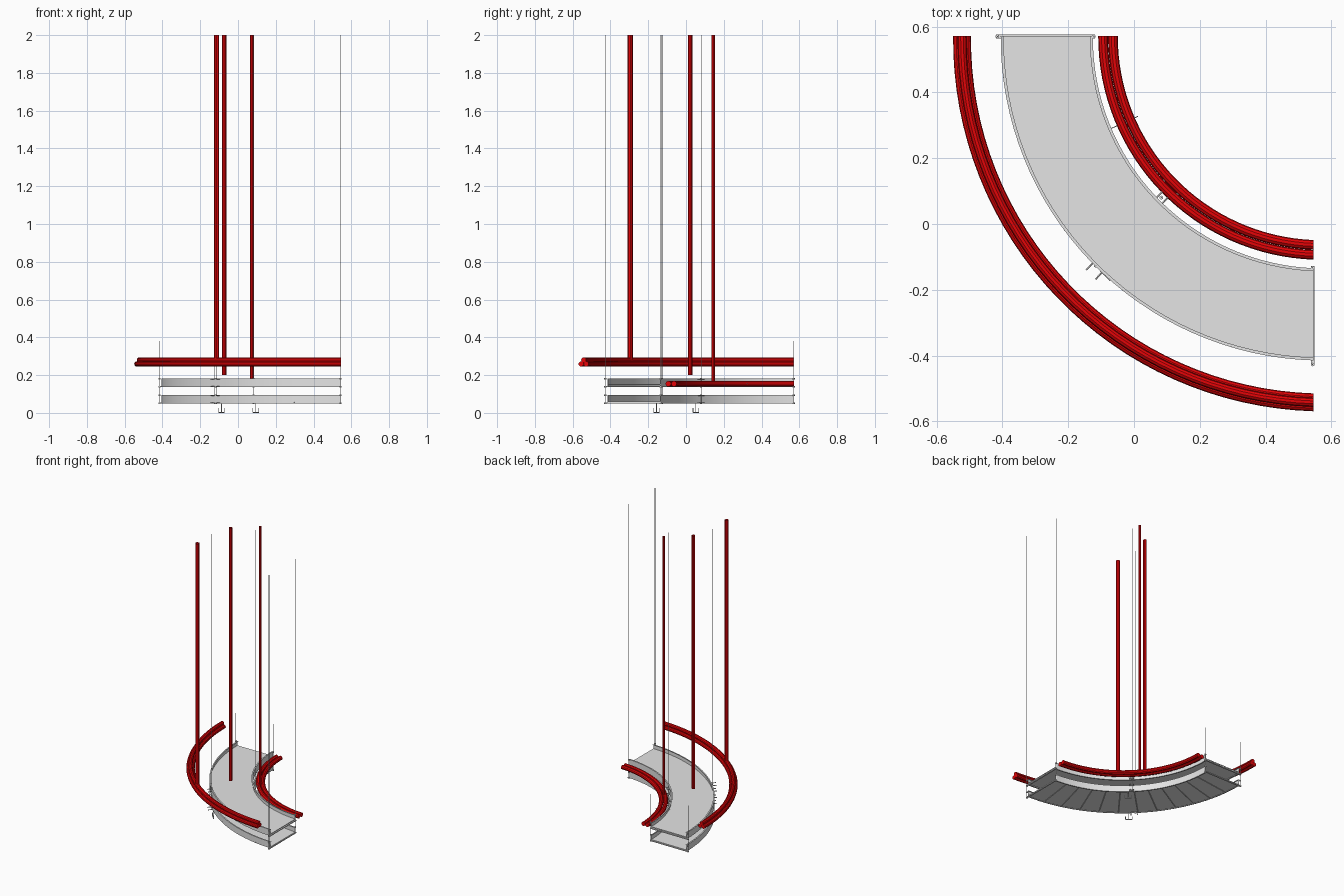
import bpy, bmesh, math
from mathutils import Vector

old = bpy.data.objects.get("Cube")
if old:
    bpy.data.objects.remove(old, do_unlink=True)

DECK_C = (0.575, 0.565)        # bend centres
OUTER_C = (0.58, 0.56)
INNER_C = (0.57, 0.57)
X_END, Y_END = 0.546, 0.571    # flat cuts at both mouths


def material(name, rgb):
    m = bpy.data.materials.new(name)
    m.use_nodes = True
    m.diffuse_color = (*rgb, 1)
    m.node_tree.nodes["Principled BSDF"].inputs["Base Color"].default_value = (*rgb, 1)
    return m


RED = material("red", (0.78, 0.001, 0.002))
GREY = material("light grey", (0.78, 0.78, 0.78))


def finish(name, bm, mat, smooth=False):
    bmesh.ops.recalc_face_normals(bm, faces=bm.faces[:])
    me = bpy.data.meshes.new(name)
    bm.to_mesh(me)
    bm.free()
    me.materials.append(mat)
    ob = bpy.data.objects.new(name, me)
    bpy.context.collection.objects.link(ob)
    if smooth:
        bpy.ops.object.select_all(action='DESELECT')
        ob.select_set(True)
        bpy.context.view_layer.objects.active = ob
        bpy.ops.object.shade_smooth_by_angle(angle=math.radians(30))


def bend(c, r, t, z):
    """Point at fraction t along an arc of radius r trimmed by the flat end cuts."""
    a0 = math.pi - math.asin((Y_END - c[1]) / r)
    a1 = 1.5 * math.pi - math.asin((c[0] - X_END) / r)
    a = a0 + (a1 - a0) * t
    return Vector((c[0] + r * math.cos(a), c[1] + r * math.sin(a), z))


def sweep(name, profile, mat, c=DECK_C, steps=32):
    """Sweep a closed (radius, height) profile around the bend."""
    bm = bmesh.new()
    rings = [[bm.verts.new(bend(c, r, i / steps, z)) for r, z in profile]
             for i in range(steps + 1)]
    n = len(profile)
    for p, q in zip(rings, rings[1:]):
        for j in range(n):
            k = (j + 1) % n
            bm.faces.new((p[j], p[k], q[k], q[j]))
    bm.faces.new(rings[0])
    bm.faces.new(rings[-1])
    finish(name, bm, mat, True)


def circle(r, z, rad, n=10):
    return [(r + rad * math.cos(math.tau * i / n), z + rad * math.sin(math.tau * i / n))
            for i in range(n)]


def rod(name, p, q, rad, mat, n=6, cap=True):
    p, q = Vector(p), Vector(q)
    bm = bmesh.new()
    bmesh.ops.create_cone(bm, cap_ends=cap, segments=n, radius1=rad, radius2=rad,
                          depth=(q - p).length)
    rot = (q - p).to_track_quat('Z', 'Y').to_matrix()
    for v in bm.verts:
        v.co = rot @ v.co + (p + q) / 2
    finish(name, bm, mat)


def box(name, lo, hi, mat):
    lo, hi = Vector(lo), Vector(hi)
    bm = bmesh.new()
    bmesh.ops.create_cube(bm, size=1)
    for v in bm.verts:
        v.co = (lo + hi) / 2 + v.co * (hi - lo)
    finish(name, bm, mat)


def channel(name, r, z, side):
    """C-section side rail whose flanges point to the given side."""
    h, w, t = 0.045, 0.009 * side, 0.002
    ts = t * side
    sweep(name, [(r, z), (r + w, z), (r + w, z + t), (r + ts, z + t),
                 (r + ts, z + h - t), (r + w, z + h - t), (r + w, z + h), (r, z + h)], GREY)


# Two curved decks recessed between side channels
R_IN, R_OUT = 0.70, 0.98
for level, z, deck in (("lower", 0.05, 0.056), ("upper", 0.137, 0.148)):
    channel(level + "_inner_channel", R_IN, z, 1)
    channel(level + "_outer_channel", R_OUT, z, -1)
    a, b = R_IN + 0.001, R_OUT - 0.001
    sweep(level + "_deck", [(a, deck), (b, deck), (b, deck + 0.004), (a, deck + 0.004)], GREY)
    # End bars across both mouths
    box(level + "_back_end_bar", (-0.42, 0.564, z), (-0.118, 0.576, z + 0.006), GREY)
    box(level + "_side_end_bar", (0.538, -0.43, z), (0.549, -0.128, z + 0.006), GREY)

# Radial ribs under the lower deck
for i in range(1, 12):
    rod("deck_rib", bend(DECK_C, R_IN, i / 12, 0.055), bend(DECK_C, R_OUT, i / 12, 0.055),
        0.002, GREY, 4)

# Outer rail: stack of three tubes, inner rail: pair of tubes
for name, r, z, c, rad in (("outer_rail_low_a", 1.089, 0.259, OUTER_C, 0.0137),
                           ("outer_rail_low_b", 1.116, 0.259, OUTER_C, 0.0137),
                           ("outer_rail_top", 1.1025, 0.280, OUTER_C, 0.0137),
                           ("inner_rail_a", 0.634, 0.154, INNER_C, 0.0148),
                           ("inner_rail_b", 0.664, 0.154, INNER_C, 0.0148)):
    sweep(name, circle(r, z, rad), RED, c)

# Tall red hanging tubes
for name, x, y, z, rad in (("outer_drop_tube", -0.113, -0.295, 0.28, 0.0135),
                           ("deck_drop_tube", -0.073, 0.022, 0.2, 0.0115),
                           ("inner_drop_tube", 0.073, 0.145, 0.165, 0.009)):
    rod(name, (x, y, z), (x, y, 2), rad, RED, 8, cap=False)

# Thin suspension rods with clamp nuts at each channel
for x, y, top in ((-0.415, 0.57, 0.38), (-0.122, 0.57, 0.38),
                  (0.543, -0.427, 2), (0.543, -0.133, 2),
                  (-0.116, -0.127, 2), (0.083, 0.08, 2)):
    rod("suspension_rod", (x, y, 0.05), (x, y, top), 0.0017, GREY)
    for z in (0.052, 0.093, 0.139, 0.18):
        rod("clamp_nut", (x, y, z - 0.004), (x, y, z + 0.004), 0.006, GREY)

# Paired clamp arms beside the middle supports, on both channels of each side
for r0, r1, pair in ((0.978, 1.008, (0.504, 0.53)), (0.702, 0.676, (0.502, 0.525))):
    for t in pair:
        for z in (0.052, 0.093, 0.139, 0.18):
            rod("clamp_arm", bend(DECK_C, r0, t, z), bend(DECK_C, r1, t, z), 0.003, GREY)

# Cable hooks below the middle supports
D = Vector((0.015, -0.015, 0))
UP = Vector((0, 0, 1))
for x, y in ((-0.087, -0.156), (0.094, 0.052)):
    c = Vector((x, y, 0.003))
    rod("hook_stem", c, c + UP * 0.05, 0.002, GREY)
    rod("hook_bar", c - D, c + D, 0.003, GREY)
    for s in (-1, 1):
        rod("hook_prong", c + D * s, c + D * s + UP * 0.022, 0.002, GREY)

# Bracket between the deck and the inner rail
rod("inner_rail_bracket", (-0.075, 0.288, 0.154), (0.012, 0.327, 0.154), 0.0015, GREY)
